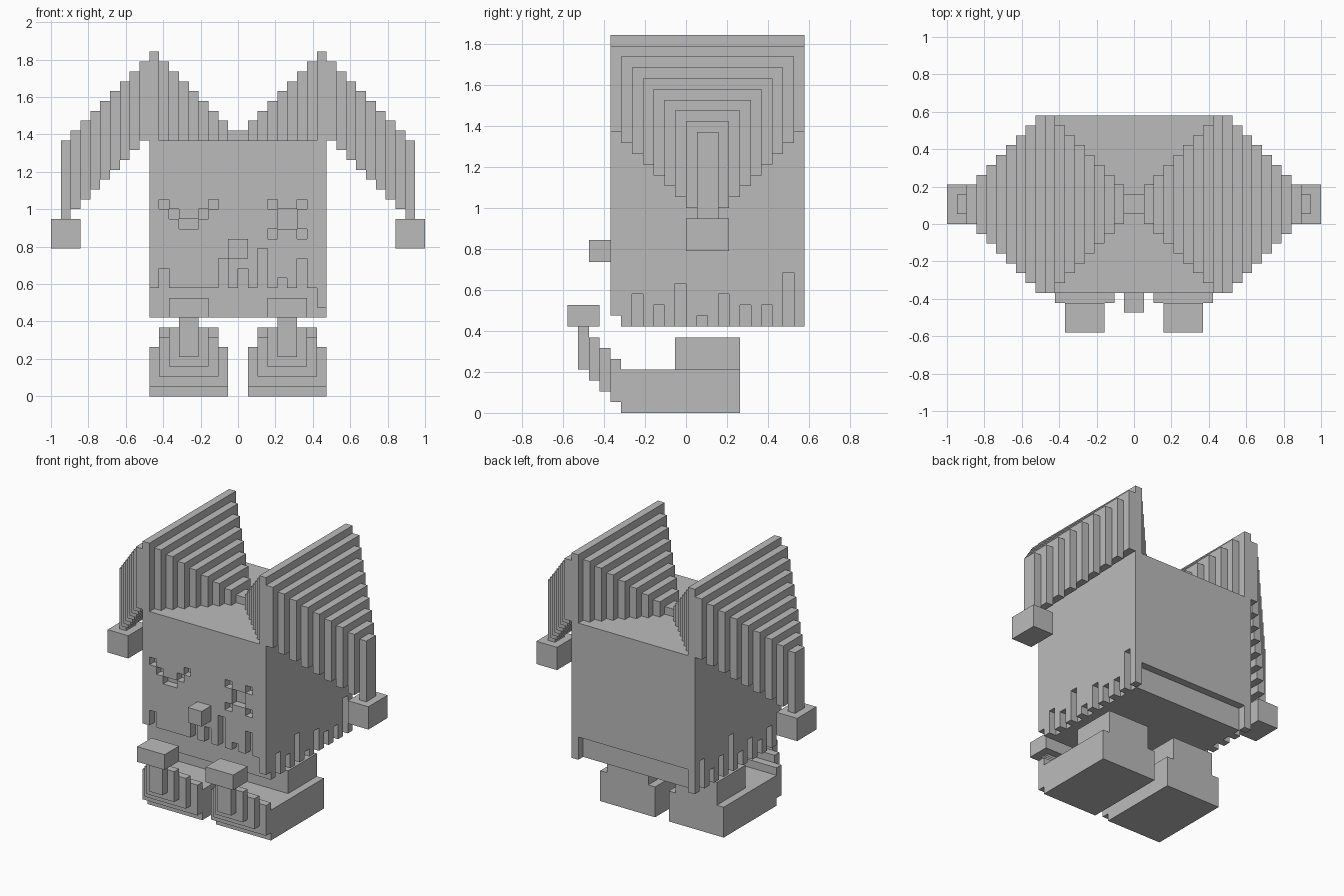
import bpy, bmesh, math
from mathutils import Vector

if "Cube" in bpy.data.objects:
    bpy.data.objects.remove(bpy.data.objects["Cube"])

U = 2 / 38  # one block of the grid

grey = bpy.data.materials.new("plain_grey")
grey.diffuse_color = (0.5, 0.5, 0.5, 1)
grey.use_nodes = True
grey.node_tree.nodes["Principled BSDF"].inputs["Base Color"].default_value = grey.diffuse_color


def cells(box):
    """All grid cells inside a box given as x0, x1, y0, y1, z0, z1."""
    x0, x1, y0, y1, z0, z1 = box
    return {(x, y, z) for x in range(x0, x1)
            for y in range(y0, y1) for z in range(z0, z1)}


def block_part(name, solids, cuts=()):
    """Outer skin of the solid boxes minus the cut boxes, as one object."""
    filled = set().union(*map(cells, solids))
    for c in cuts:
        filled -= cells(c)
    bm = bmesh.new()
    verts = {}

    def vert(p):
        if p not in verts:
            verts[p] = bm.verts.new(Vector(p) * U)
        return verts[p]

    for c in filled:
        for axis in range(3):
            a, b = (axis + 1) % 3, (axis + 2) % 3
            for side in (0, 1):
                n = list(c)
                n[axis] += 1 if side else -1
                if tuple(n) in filled:
                    continue
                quad = []
                for i, j in ((0, 0), (1, 0), (1, 1), (0, 1)):
                    p = list(c)
                    p[axis] += side
                    p[a] += i
                    p[b] += j
                    quad.append(vert(tuple(p)))
                bm.faces.new(quad if side else quad[::-1])
    # merge the coplanar squares into large flat faces
    bmesh.ops.dissolve_limit(bm, angle_limit=math.radians(1),
                             verts=bm.verts[:], edges=bm.edges[:])
    me = bpy.data.meshes.new(name)
    bm.to_mesh(me)
    bm.free()
    me.materials.append(grey)
    ob = bpy.data.objects.new(name, me)
    bpy.context.collection.objects.link(ob)
    return ob


def mirror(boxes):
    return [(-b[1], -b[0]) + tuple(b[2:]) for b in boxes]


def pair(name, boxes):
    block_part("right_" + name, boxes)
    block_part("left_" + name, mirror(boxes))


# Body: cube with a ragged lower fringe and carved eyes
cuts = [(-8, 8, 10, 11, 8, 11)]                      # recess under the back
front = [11, 13, 11, 11, 11, 11, 11, 14, 11,
         13, 11, 15, 11, 12, 11, 14, 11, 9]          # fringe heights, x = -9..8
cuts += [(x, x + 1, -7, -6, 8, h) for x, h in zip(range(-9, 9), front)]
right = [11, 10, 12, 9, 11, 10, 10, 13]              # side notches, y = -5, -3 .. 9
left = [11, 10, 11, 10, 13, 11, 10, 12]
for y, hr, hl in zip(range(-5, 10, 2), right, left):
    cuts += [(8, 9, y, y + 1, 8, hr), (-9, -8, y, y + 1, 8, hl)]
# stepped closed eye and crossed eye, as x0, x1, z0, z1
eyes = [(-8, -7, 19, 20), (-7, -6, 18, 19), (-6, -4, 17, 18),
        (-4, -3, 18, 19), (-3, -2, 19, 20),
        (4, 6, 17, 19), (3, 4, 19, 20), (6, 7, 19, 20),
        (3, 4, 16, 17), (6, 7, 16, 17)]
cuts += [(x0, x1, -7, -6, z0, z1) for x0, x1, z0, z1 in eyes]
block_part("body", [(-9, 9, -7, 11, 8, 26)], cuts)

# Nose
block_part("nose", [(-1, 1, -9, -7, 14, 16)])

# Hat: ridges on each side, stepping down and narrowing inward and outward
hat = [(8, 9, -7, 11, 26, 35)]
hat += [(9 + k, 10 + k, -7 + k, 11 - k, 26 - k, 34 - k) for k in range(9)]
hat += [(8 - k, 9 - k, -7 + k, 11 - k, 26, 35 - k) for k in range(1, 8)]
pair("hat_point", hat)
block_part("hat_bridge", [(-1, 1, 1, 3, 26, 27)])
pair("hat_tassel", [(16, 19, 0, 4, 15, 18)])

# Shoes: sole, ankle and upturned tapering toe with a bobble
shoe = [(1, 9, -6, 5, 0, 4), (2, 8, -1, 5, 4, 7)]
shoe += [(1 + k, 9 - k, -7 - k, -6 - k, 1 + k, 5 + k) for k in range(4)]
pair("shoe", shoe)
pair("shoe_bobble", [(3, 7, -11, -8, 8, 10)])
